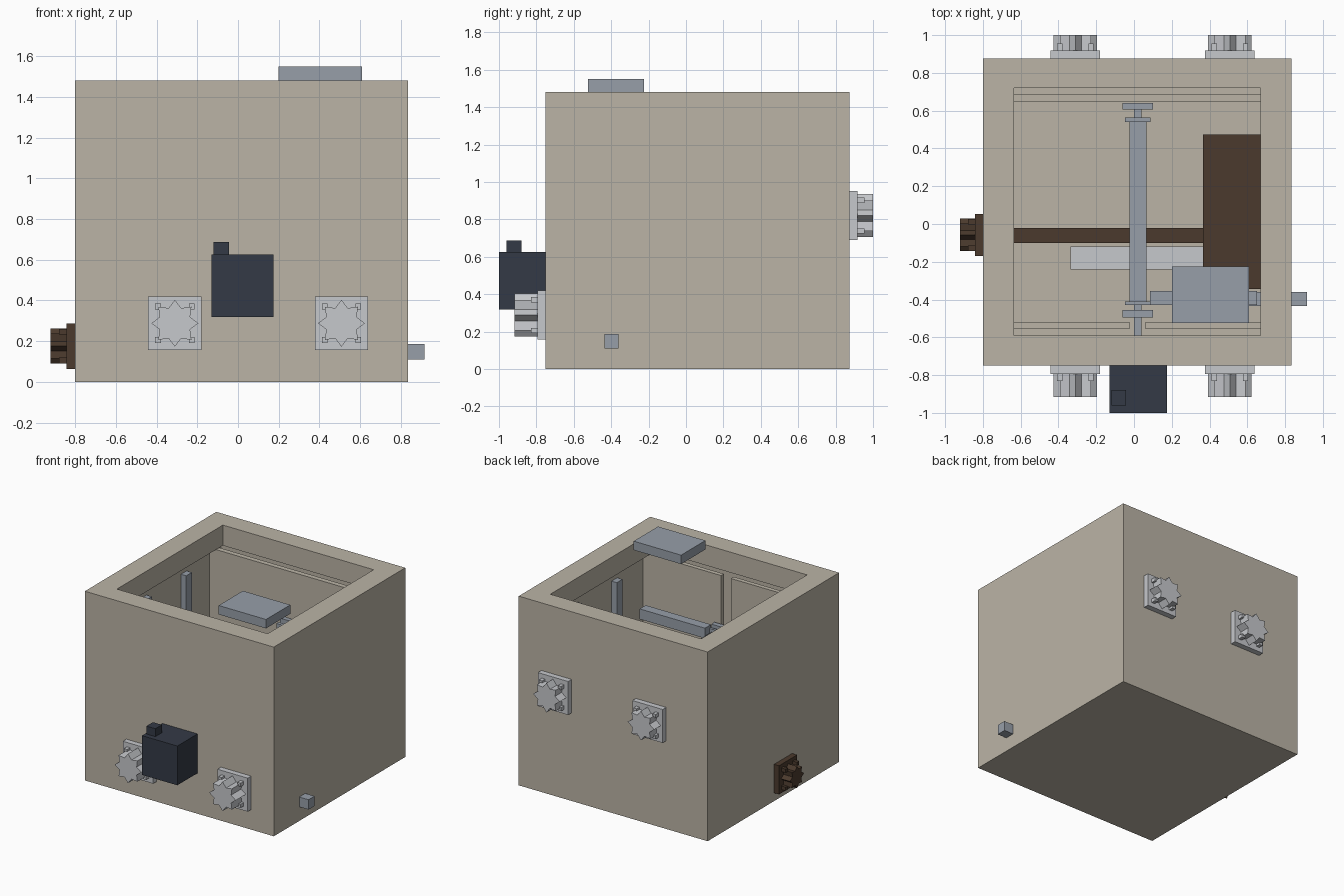
import bpy, bmesh, math
from mathutils import Vector

old = bpy.data.objects.get("Cube")
if old:
    bpy.data.objects.remove(old, do_unlink=True)


def material(name, srgb):
    lin = [((c / 255 + 0.055) / 1.055) ** 2.4 for c in srgb] + [1.0]
    m = bpy.data.materials.new(name)
    m.use_nodes = True
    m.diffuse_color = lin
    m.node_tree.nodes["Principled BSDF"].inputs["Base Color"].default_value = lin
    return m


TAN = material("tan housing", (187, 180, 166))
STEEL = material("blue grey steel", (151, 159, 169))
SILVER = material("light grey", (198, 200, 204))
BROWN = material("dark brown", (75, 58, 45))
NAVY = material("dark slate", (52, 58, 70))


def finish(name, bm, mat):
    bmesh.ops.recalc_face_normals(bm, faces=bm.faces)
    me = bpy.data.meshes.new(name)
    bm.to_mesh(me)
    bm.free()
    me.materials.append(mat)
    ob = bpy.data.objects.new(name, me)
    bpy.context.collection.objects.link(ob)
    return ob


def add_box(bm, x, y, z):
    r = bmesh.ops.create_cube(bm, size=1)
    for v in r["verts"]:
        v.co = Vector([(a[0] + a[1]) / 2 + c * (a[1] - a[0]) for a, c in zip((x, y, z), v.co)])


def box(name, x, y, z, mat):
    bm = bmesh.new()
    add_box(bm, x, y, z)
    return finish(name, bm, mat)


# Housing: nested rectangular rings give the shell, top rim and wider hollow below
rings = [(-0.80, 0.835, -0.75, 0.875, 0.0), (-0.80, 0.835, -0.75, 0.875, 1.48),
         (-0.635, 0.67, -0.59, 0.72, 1.48), (-0.635, 0.67, -0.59, 0.72, 1.32),
         (-0.70, 0.735, -0.66, 0.79, 1.32), (-0.70, 0.735, -0.66, 0.79, 0.05)]
bm = bmesh.new()
loops = [[bm.verts.new(p) for p in ((a, c, z), (b, c, z), (b, d, z), (a, d, z))]
         for a, b, c, d, z in rings]
for lo, hi in zip(loops, loops[1:]):
    for i in range(4):
        j = (i + 1) % 4
        bm.faces.new((lo[i], lo[j], hi[j], hi[i]))
bm.faces.new(loops[0])
bm.faces.new(loops[-1])
finish("housing", bm, TAN)

# Inner panels, the front one split by a slot
box("back_panel", (-0.70, 0.735), (0.645, 0.685), (0.05, 1.315), TAN)
box("front_panel_right", (-0.70, -0.025), (-0.555, -0.52), (0.05, 1.315), TAN)
box("front_panel_left", (0.06, 0.735), (-0.555, -0.52), (0.05, 1.315), TAN)

# Guide posts on the side walls
for side, x in (("right", -0.70), ("left", 0.69)):
    for end, y in (("front", -0.20), ("back", 0.295)):
        box(f"{side}_{end}_post", (x, x + 0.045), (y, y + 0.07), (0.05, 1.24), STEEL)

# Main shaft with collars, stepped along y: half width, y start, y end
bm = bmesh.new()
for h, y0, y1 in ((0.02, -0.59, 0.61), (0.08, -0.495, -0.455), (0.067, -0.43, -0.41),
                  (0.045, -0.41, 0.54), (0.067, 0.54, 0.565), (0.08, 0.605, 0.64)):
    add_box(bm, (0.02 - h, 0.02 + h), (y0, y1), (0.87 - h, 0.87 + h))
finish("main_shaft", bm, STEEL)

# Cross bar, lid plate and the stub through the side wall
box("cross_bar", (0.085, 0.65), (-0.43, -0.355), (0.88, 0.96), STEEL)
box("top_plate", (0.20, 0.61), (-0.525, -0.225), (1.48, 1.55), STEEL)
box("side_stub", (0.61, 0.915), (-0.435, -0.36), (0.11, 0.187), STEEL)

# Lower inside parts
box("brown_axle", (-0.70, 0.40), (-0.10, -0.02), (0.135, 0.215), BROWN)
box("brown_drum", (0.365, 0.67), (-0.345, 0.475), (0.06, 0.40), BROWN)
box("grey_slide", (-0.335, 0.37), (-0.24, -0.12), (0.10, 0.20), SILVER)

# Motor on the front
box("motor", (-0.13, 0.175), (-1.0, -0.75), (0.318, 0.625), NAVY)
box("motor_terminal", (-0.12, -0.043), (-0.96, -0.88), (0.625, 0.687), NAVY)


def knob(name, centre, out, half, radius, depth, mat):
    """Square plate, eight-pointed star and four bolts, facing along out."""
    out = Vector(out)
    up = Vector((0, 0, 1))
    across = up.cross(out)
    bm = bmesh.new()
    add_box(bm, (-half, half), (-half, half), (0, 0.043))
    b = half * 0.63
    for i in (-b, b):
        for j in (-b, b):
            add_box(bm, (i - 0.014, i + 0.014), (j - 0.014, j + 0.014), (0.043, 0.08))
    star = []
    for k in range(16):
        r = radius * (1 if k % 2 == 0 else 0.70)
        a = k * math.pi / 8
        star.append(bm.verts.new((r * math.cos(a), r * math.sin(a), 0.043)))
    face = bm.faces.new(star)
    ext = bmesh.ops.extrude_face_region(bm, geom=[face])
    for v in ext["geom"]:
        if isinstance(v, bmesh.types.BMVert):
            v.co.z = depth
    for v in bm.verts:
        v.co = Vector(centre) + across * v.co.x + up * v.co.y + out * v.co.z
    finish(name, bm, mat)


# Star knobs: two front, two back, one brown on the side
for side, x in (("right", -0.31), ("left", 0.508)):
    knob(f"front_{side}_knob", (x, -0.75, 0.288), (0, -1, 0), 0.131, 0.115, 0.167, SILVER)
    knob(f"back_{side}_knob", (x, 0.875, 0.82), (0, 1, 0), 0.131, 0.115, 0.125, SILVER)
knob("side_knob", (-0.80, -0.058, 0.176), (-1, 0, 0), 0.112, 0.086, 0.12, BROWN)
